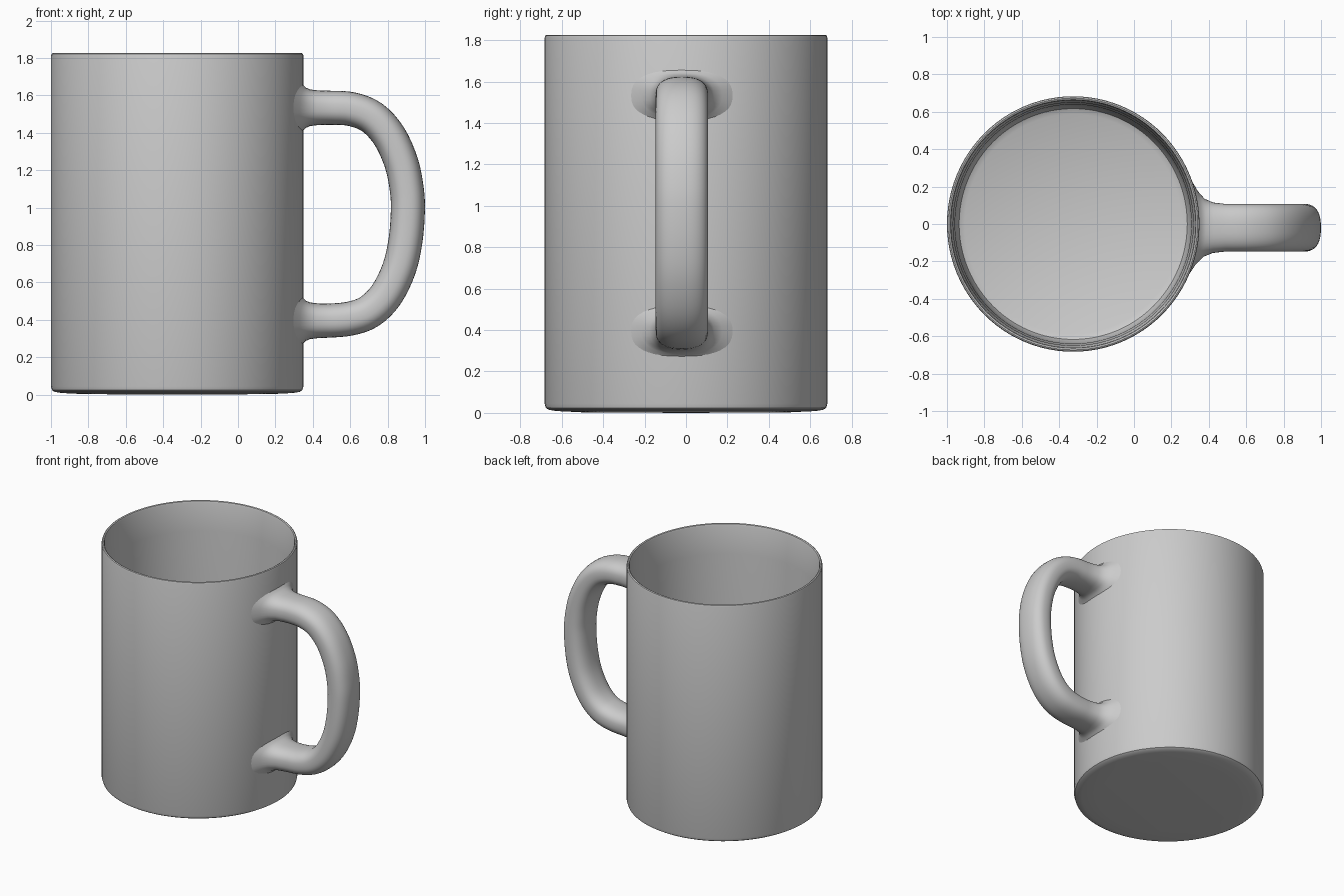
import bpy
import bmesh
from math import cos, sin, pi, sqrt, copysign
from mathutils import Vector

if "Cube" in bpy.data.objects:
    bpy.data.objects.remove(bpy.data.objects["Cube"], do_unlink=True)

grey = bpy.data.materials.new("grey_ceramic")
grey.use_nodes = True
grey.diffuse_color = (0.6, 0.6, 0.6, 1)
grey.node_tree.nodes["Principled BSDF"].inputs["Base Color"].default_value = (0.6, 0.6, 0.6, 1)

CX, RX, RY = -0.325, 0.675, 0.683   # cup axis and radii


def loft(name, rings, angle):
    """Skin a list of closed rings with quads and shade the result smoothly."""
    bm = bmesh.new()
    loops = [[bm.verts.new(p) for p in ring] for ring in rings]
    for a, b in zip(loops, loops[1:]):
        n = len(a)
        for i in range(n):
            j = (i + 1) % n
            bm.faces.new((a[i], a[j], b[j], b[i]))
    bmesh.ops.remove_doubles(bm, verts=bm.verts, dist=0.0002)
    bmesh.ops.recalc_face_normals(bm, faces=bm.faces)
    mesh = bpy.data.meshes.new(name)
    bm.to_mesh(mesh)
    bm.free()
    mesh.materials.append(grey)
    obj = bpy.data.objects.new(name, mesh)
    bpy.context.collection.objects.link(obj)
    bpy.ops.object.select_all(action="DESELECT")
    bpy.context.view_layer.objects.active = obj
    obj.select_set(True)
    bpy.ops.object.shade_smooth_by_angle(angle=angle)
    return obj


# Cup: outside, rim, tapering inner wall and floor as one lathed profile
profile = [(0, 0), (0.5, 0.003), (0.62, 0.009), (0.655, 0.015), (0.669, 0.024),
           (0.675, 0.045), (0.675, 1.812), (0.672, 1.822), (0.665, 1.826),
           (0.657, 1.822), (0.653, 1.81), (0.642, 1.6), (0.632, 0.9),
           (0.625, 0.14), (0.61, 0.1), (0.58, 0.085), (0, 0.08)]
SEG = 96
loft("cup", [[(CX + r * cos(2 * pi * i / SEG), r * RY / RX * sin(2 * pi * i / SEG), z)
              for i in range(SEG)] for r, z in profile], 0.7)

# Handle: rounded oval section swept along a D-shaped path
HY, HALF_W, HALF_T, SIDES = -0.02, 0.127, 0.091, 40


def section():
    for i in range(SIDES):
        c, s = cos(2 * pi * i / SIDES), sin(2 * pi * i / SIDES)
        yield copysign(abs(c) ** 0.8, c), copysign(abs(s) ** 0.8, s)


def root_rings(z0, side):
    """Flared rings that wrap onto the curved cup wall."""
    rings = []
    for d, w, t, wrap in [(-0.02, 0.31, 0.14, 1), (0, 0.245, 0.122, 1),
                          (0.012, 0.195, 0.108, 0.9), (0.035, 0.155, 0.098, 0.6),
                          (0.075, 0.135, 0.093, 0.25)]:
        ring = []
        for c, s in section():
            y = HY + w * c
            drop = RX * (sqrt(1 - (y / RY) ** 2) - 1)
            ring.append((CX + RX + d + drop * wrap, y, z0 + side * t * s))
        rings.append(ring)
    return rings


path = [Vector((x, 0, z)) for x, z in [
    (0.40, 1.534), (0.49, 1.534), (0.61, 1.526), (0.72, 1.48), (0.81, 1.38),
    (0.873, 1.24), (0.902, 1.1), (0.908, 0.98), (0.895, 0.82), (0.86, 0.67),
    (0.79, 0.53), (0.70, 0.443), (0.6, 0.407), (0.49, 0.396), (0.40, 0.395)]]
sweep = []
STEPS = 4
for k in range(1, len(path) - 2):
    a, b, c, d = path[k - 1:k + 3]
    for q in range(STEPS + (k == len(path) - 3)):
        t = q / STEPS
        p = 0.5 * (2 * b + (c - a) * t + (2 * a - 5 * b + 4 * c - d) * t * t
                   + (3 * b - a - 3 * c + d) * t ** 3)
        tan = (c - a + 2 * (2 * a - 5 * b + 4 * c - d) * t
               + 3 * (3 * b - a - 3 * c + d) * t * t).normalized()
        out = Vector((-tan.z, 0, tan.x))
        sweep.append([p + out * HALF_T * sn + Vector((0, HY + HALF_W * cs, 0))
                      for cs, sn in section()])

loft("handle", root_rings(1.534, 1) + sweep + root_rings(0.395, -1)[::-1], 1.0)
